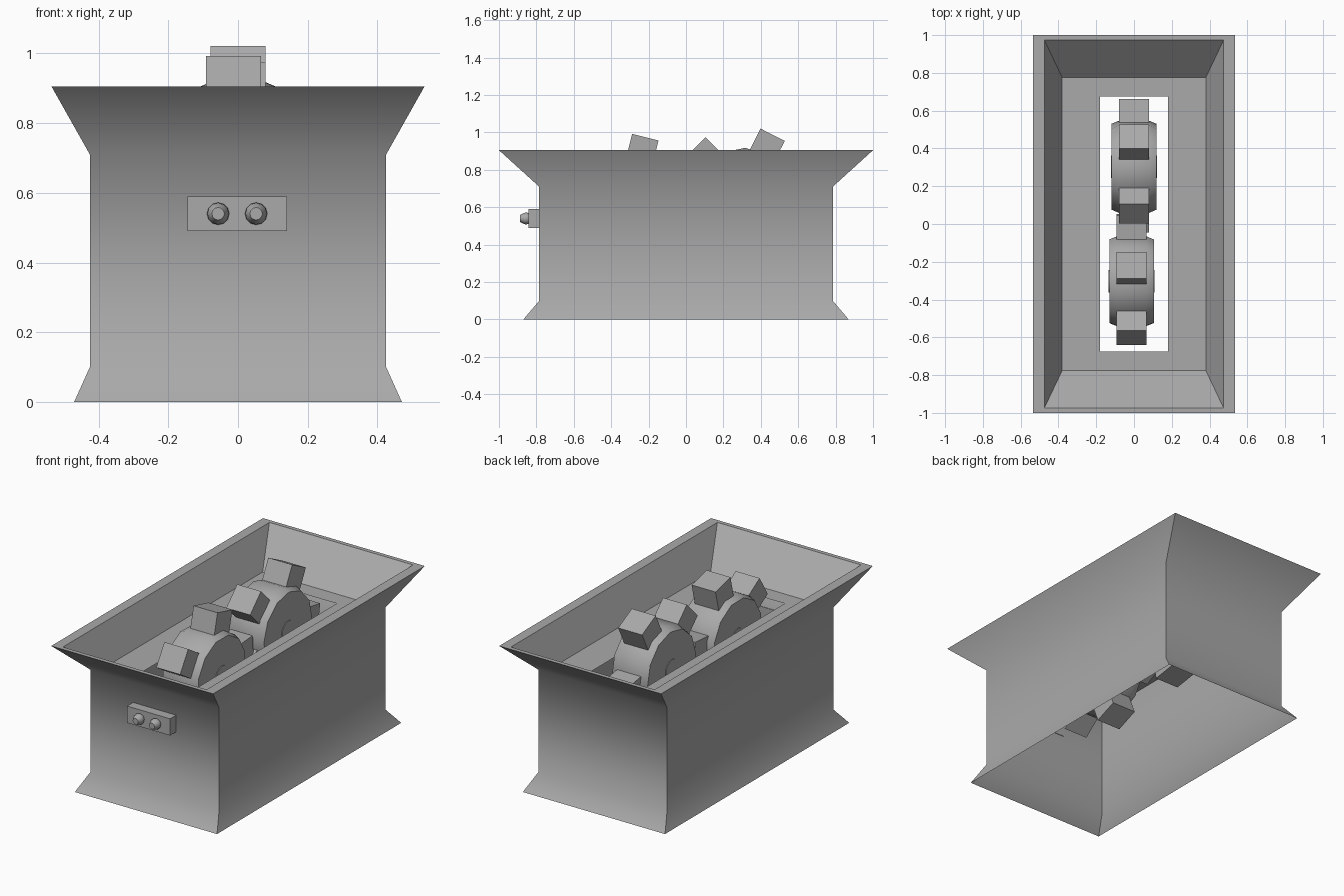
import bpy, bmesh
from math import sin, cos, pi, radians
from mathutils import Matrix, Vector

if "Cube" in bpy.data.objects:
    bpy.data.objects.remove(bpy.data.objects["Cube"], do_unlink=True)

steel = bpy.data.materials.new("plain_grey_steel")
steel.use_nodes = True
steel.diffuse_color = (0.4, 0.4, 0.4, 1)
steel.node_tree.nodes["Principled BSDF"].inputs["Base Color"].default_value = (0.4, 0.4, 0.4, 1)


def add_object(name, bm, smooth=None):
    mesh = bpy.data.meshes.new(name)
    bm.to_mesh(mesh)
    bm.free()
    mesh.materials.append(steel)
    obj = bpy.data.objects.new(name, mesh)
    bpy.context.collection.objects.link(obj)
    if smooth:
        bpy.ops.object.select_all(action='DESELECT')
        obj.select_set(True)
        bpy.context.view_layer.objects.active = obj
        bpy.ops.object.shade_smooth_by_angle(angle=radians(smooth))
    return obj


def bridge(bm, loops, caps=False):
    """Skin a list of point loops into quads."""
    rings = [[bm.verts.new(p) for p in loop] for loop in loops]
    n = len(rings[0])
    for a, b in zip(rings, rings[1:]):
        for i in range(n):
            j = (i + 1) % n
            bm.faces.new((a[i], a[j], b[j], b[i]))
    if caps:
        bm.faces.new(rings[0][::-1])
        bm.faces.new(rings[-1])
        bmesh.ops.recalc_face_normals(bm, faces=bm.faces)


def rect_shell(name, levels, smooth=None):
    """Open sheet through rectangles given as (half x, half y, z)."""
    bm = bmesh.new()
    bridge(bm, [[(-x, -y, z), (x, -y, z), (x, y, z), (-x, y, z)] for x, y, z in levels])
    return add_object(name, bm, smooth)


def lathe(name, profile, sides, centre, axis, phase=0, smooth=35):
    """Solid of revolution along an axis from (distance, radius) points."""
    axis = Vector(axis)
    u = Vector((0, 0, 1))
    v = u.cross(axis)
    angles = [phase + 2 * pi * i / sides for i in range(sides)]
    bm = bmesh.new()
    bridge(bm, [[Vector(centre) + axis * d + (u * cos(t) + v * sin(t)) * r
                 for t in angles] for d, r in profile], caps=True)
    return add_object(name, bm, smooth)


def box(name, size, matrix):
    bm = bmesh.new()
    bmesh.ops.create_cube(bm, size=1)
    bm.transform(matrix @ Matrix.Diagonal((*size, 1)))
    return add_object(name, bm)


# Outer casing with flared foot and flared mouth
rect_shell("casing", [(0.47, 0.87, 0), (0.425, 0.785, 0.1),
                      (0.425, 0.785, 0.71), (0.535, 1.0, 0.905)], 55)
# Flat rim, sloping chute and slotted floor
rect_shell("hopper", [(0.535, 1.0, 0.905), (0.475, 0.975, 0.905),
                      (0.38, 0.775, 0.71), (0.18, 0.675, 0.71)])


def rotor(name, centre, turn):
    """Chamfered drum with five square teeth around the x axis."""
    turn = radians(turn)
    lathe(name + "_drum", [(-0.118, 0.228), (-0.078, 0.245), (0.078, 0.245), (0.118, 0.228)],
          12, centre, (1, 0, 0), -turn)
    lathe(name + "_hub", [(-0.122, 0.06), (0.122, 0.06)], 16, centre, (1, 0, 0))
    for k in range(5):
        spin = Matrix.Rotation(-turn - k * 2 * pi / 5, 4, 'X')
        place = Matrix.Translation(centre) @ spin @ Matrix.Translation((0, 0, 0.278))
        box(f"{name}_tooth_{k + 1}", (0.158, 0.145, 0.15), place)


rotor("front_rotor", (-0.013, -0.303, 0.632), 14)
rotor("back_rotor", (0, 0.303, 0.673), 27)

# Control box with two tapered buttons on the front
box("control_box", (0.285, 0.06, 0.1), Matrix.Translation((-0.002, -0.812, 0.54)))
for side, x in (("right", -0.057), ("left", 0.052)):
    lathe(side + "_button", [(0, 0.027), (0.012, 0.032), (0.025, 0.03), (0.048, 0.018)],
          12, (x, -0.84, 0.54), (0, -1, 0))
